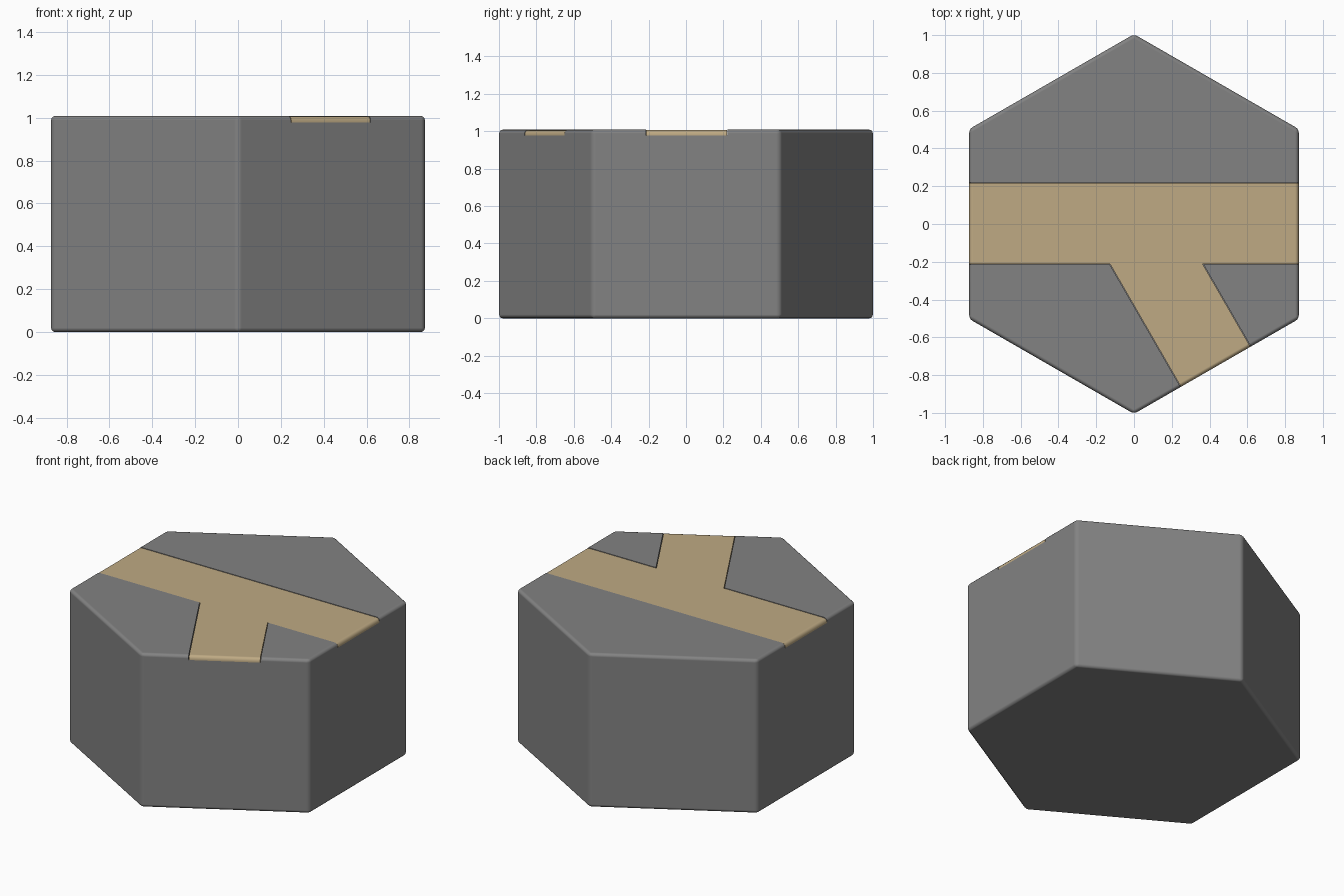
import bpy, bmesh, math

if "Cube" in bpy.data.objects:
    bpy.data.objects.remove(bpy.data.objects["Cube"])

ROOT3 = math.sqrt(3)


def prism(name, points, z0, z1, bevel=0.0):
    """Extrude a flat outline between two heights, optionally rounding every edge."""
    bm = bmesh.new()
    face = bm.faces.new([bm.verts.new((x, y, z0)) for x, y in points])
    res = bmesh.ops.extrude_face_region(bm, geom=[face])
    for v in res["geom"]:
        if isinstance(v, bmesh.types.BMVert):
            v.co.z = z1
    bmesh.ops.recalc_face_normals(bm, faces=bm.faces[:])
    if bevel:
        bmesh.ops.bevel(bm, geom=bm.edges[:], offset=bevel, segments=3,
                        profile=0.5, affect='EDGES')
    mesh = bpy.data.meshes.new(name)
    bm.to_mesh(mesh)
    bm.free()
    obj = bpy.data.objects.new(name, mesh)
    bpy.context.collection.objects.link(obj)
    return obj


def junction(w):
    """Outline of a straight road with a side branch leaving at 60 degrees."""
    def far(s):
        return (0.6 + s * w * ROOT3 / 2 - 0.004, -0.6 * ROOT3 + s * w / 2)
    top = w + 0.006
    return [(-1.2, top), (-1.2, -w), (-w / ROOT3 - 0.004, -w), far(-1), far(1),
            (w * ROOT3 - 0.004, -w), (1.2, -w), (1.2, top)]


def cut(obj, cutter, operation):
    """Apply a boolean, remove the cutter, then shade with flat-looking faces."""
    mod = obj.modifiers.new("cut", 'BOOLEAN')
    mod.object, mod.operation, mod.solver = cutter, operation, 'EXACT'
    bpy.ops.object.select_all(action='DESELECT')
    bpy.context.view_layer.objects.active = obj
    obj.select_set(True)
    bpy.ops.object.modifier_apply(modifier=mod.name)
    bpy.data.objects.remove(cutter)
    bpy.ops.object.shade_smooth_by_angle(angle=math.radians(40))
    normals = obj.modifiers.new("weighted_normals", 'WEIGHTED_NORMAL')
    normals.keep_sharp = True
    normals.weight = 100


def paint(obj, name, color):
    mat = bpy.data.materials.new(name)
    mat.diffuse_color = (*color, 1)
    mat.use_nodes = True
    mat.node_tree.nodes["Principled BSDF"].inputs["Base Color"].default_value = mat.diffuse_color
    obj.data.materials.clear()
    obj.data.materials.append(mat)


hexagon = [(1.0075 * math.cos(math.radians(a)),
            1.005 * math.sin(math.radians(a))) for a in range(30, 390, 60)]

# Hexagonal tile with a shallow road channel in its top
tile = prism("hex_tile", hexagon, 0, 1.008, 0.02)
cut(tile, prism("channel_cutter", junction(0.215), 0.978, 1.2), 'DIFFERENCE')
paint(tile, "dark_stone", (0.225, 0.225, 0.225))

# Sand-coloured road inlay following the rounded tile edge
road = prism("road_inlay", hexagon, 0, 1.006, 0.02)
cut(road, prism("road_cutter", junction(0.212), 0.978, 1.2), 'INTERSECT')
paint(road, "sand", (0.52, 0.403, 0.23))
